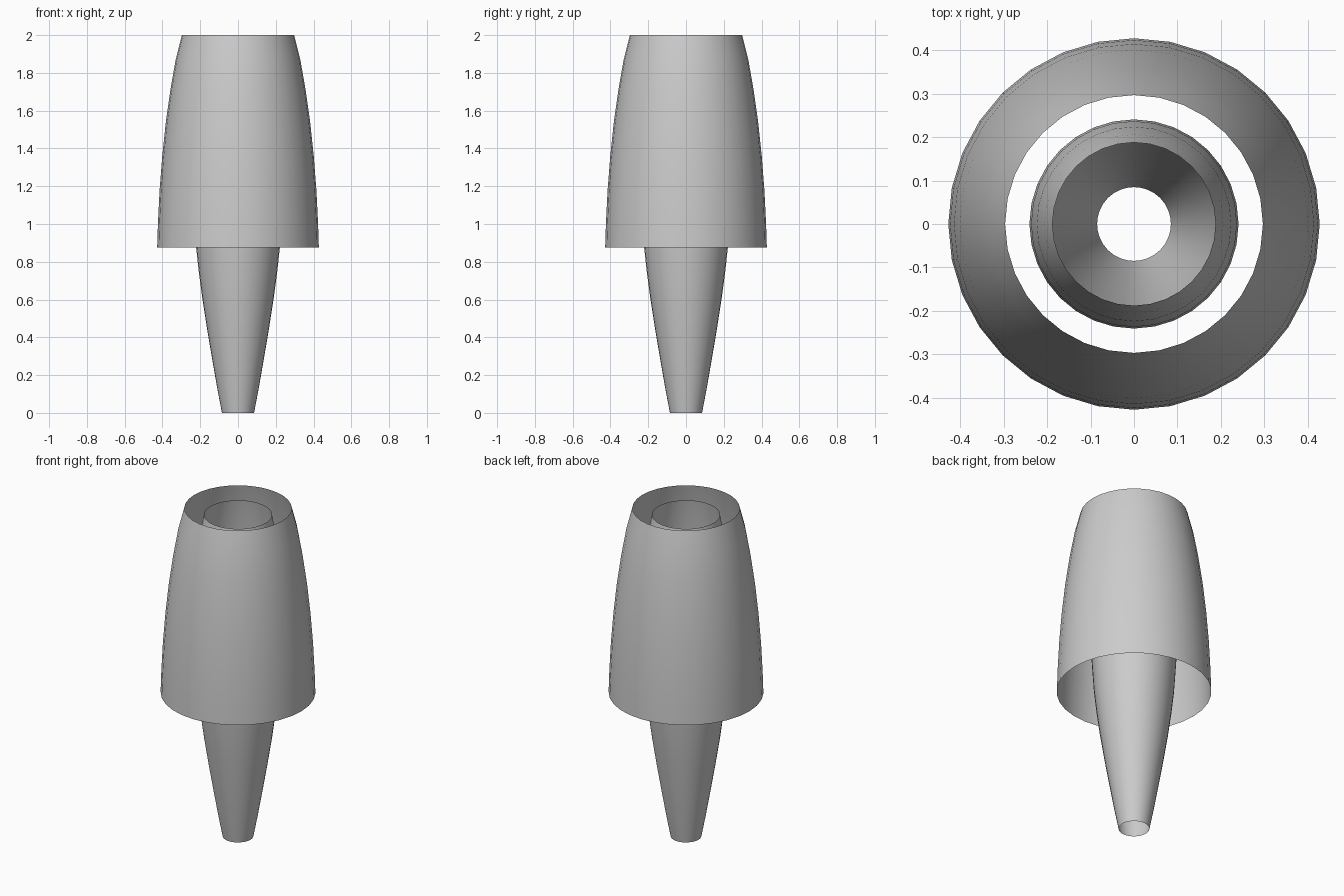
import bpy, bmesh, math

if "Cube" in bpy.data.objects:
    bpy.data.objects.remove(bpy.data.objects["Cube"])

SIDES = 32

def lathe(name, profile):
    """Open thin shell revolved about z from (radius, z) points."""
    bm = bmesh.new()
    rings = []
    for r, z in profile:
        rings.append([bm.verts.new((r * math.cos(2 * math.pi * i / SIDES),
                                    r * math.sin(2 * math.pi * i / SIDES), z))
                      for i in range(SIDES)])
    for a, b in zip(rings, rings[1:]):
        for i in range(SIDES):
            j = (i + 1) % SIDES
            bm.faces.new((a[i], a[j], b[j], b[i]))
    for f in bm.faces:
        f.smooth = True
    mesh = bpy.data.meshes.new(name)
    bm.to_mesh(mesh)
    bm.free()
    ob = bpy.data.objects.new(name, mesh)
    bpy.context.collection.objects.link(ob)
    return ob

# Outer cowl, open at both ends
lathe("outer_cowl", [(0.428, 0.875), (0.424, 1.0), (0.415, 1.18), (0.401, 1.36),
                     (0.382, 1.54), (0.358, 1.71), (0.330, 1.87), (0.297, 2.0)])

# Inner core tube, tapering to the exhaust end
lathe("inner_core", [(0.085, 0.0), (0.108, 0.12), (0.136, 0.28), (0.163, 0.44),
                     (0.188, 0.60), (0.208, 0.75), (0.222, 0.88), (0.235, 1.08),
                     (0.241, 1.30), (0.237, 1.50), (0.224, 1.70), (0.206, 1.86),
                     (0.188, 1.96)])
